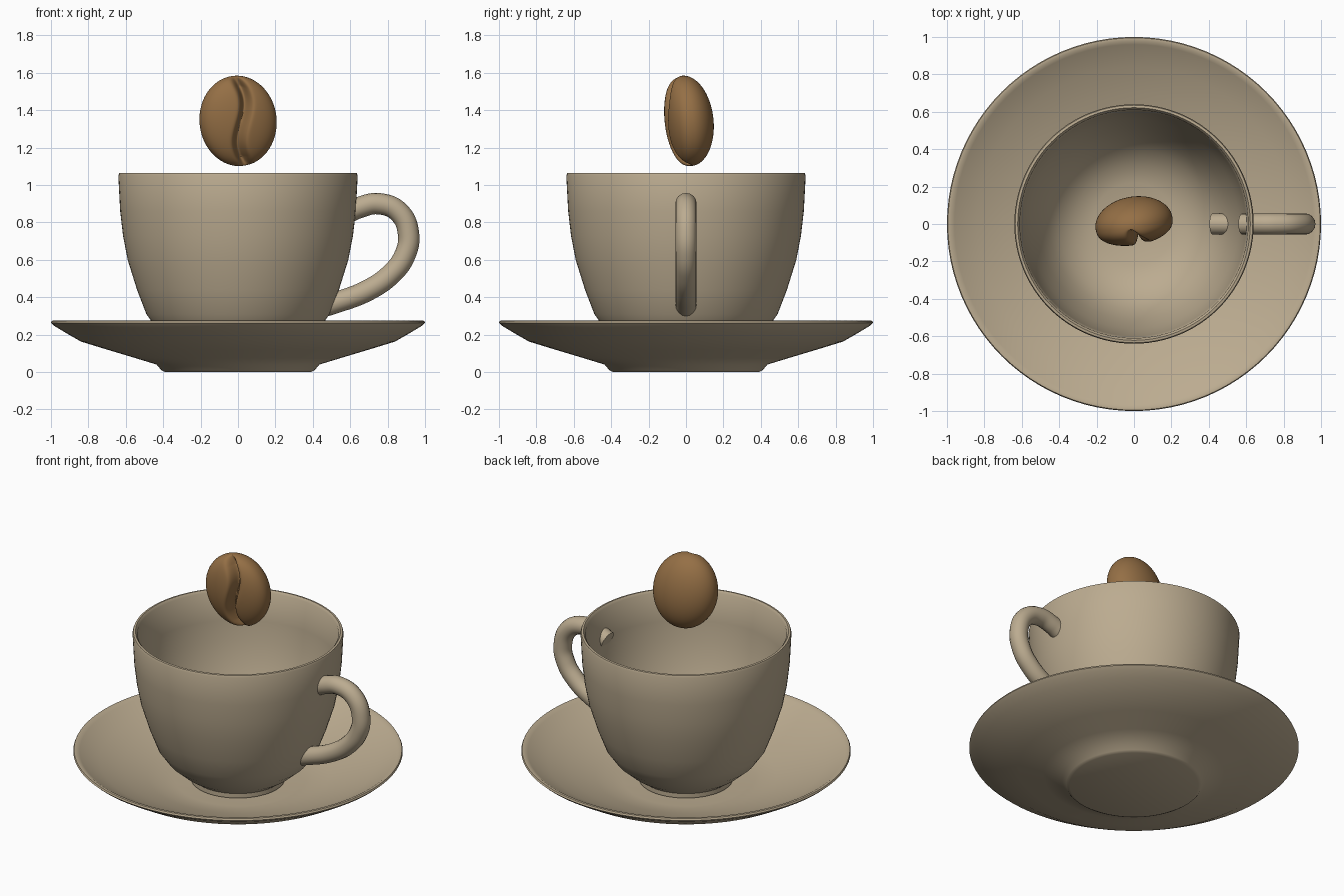
import bpy, bmesh, math
from mathutils import Euler

cube = bpy.data.objects.get("Cube")
if cube:
    bpy.data.objects.remove(cube, do_unlink=True)


def make_material(name, rgb):
    mat = bpy.data.materials.new(name)
    mat.use_nodes = True
    colour = (*rgb, 1)
    mat.diffuse_color = colour
    mat.node_tree.nodes["Principled BSDF"].inputs["Base Color"].default_value = colour
    return mat


def finish(obj, mat, angle):
    obj.data.materials.append(mat)
    bpy.ops.object.select_all(action="DESELECT")
    obj.select_set(True)
    bpy.context.view_layer.objects.active = obj
    bpy.ops.object.shade_smooth_by_angle(angle=math.radians(angle))
    return obj


def mesh_object(name, bm):
    bmesh.ops.recalc_face_normals(bm, faces=bm.faces)
    mesh = bpy.data.meshes.new(name)
    bm.to_mesh(mesh)
    bm.free()
    obj = bpy.data.objects.new(name, mesh)
    bpy.context.collection.objects.link(obj)
    return obj


def lathe(name, profile, mat, steps=96):
    """Spin a closed (radius, height) profile around the z axis."""
    bm = bmesh.new()
    verts = [bm.verts.new((r, 0, z)) for r, z in profile]
    edges = [bm.edges.new(pair) for pair in zip(verts, verts[1:])]
    bmesh.ops.spin(bm, geom=verts + edges, cent=(0, 0, 0), axis=(0, 0, 1),
                   angle=math.tau, steps=steps)
    bmesh.ops.remove_doubles(bm, verts=bm.verts, dist=0.0005)
    return finish(mesh_object(name, bm), mat, 40)


ceramic = make_material("beige ceramic", (0.50, 0.41, 0.28))
roast = make_material("roasted brown", (0.30, 0.16, 0.06))

# Saucer: flat foot, sloping underside, rolled rim, shallow well
lathe("saucer", [
    (0, 0), (.39, 0), (.41, .01), (.435, .04), (.55, .075), (.7, .12),
    (.84, .163), (.93, .215), (.98, .245), (1, .263), (.995, .274),
    (.98, .275), (.96, .262), (.84, .2), (.7, .15), (.55, .1),
    (.45, .077), (.38, .07), (0, .07)], ceramic)

# Cup: small foot ring, rounded bowl, rounded lip, hollow inside
lathe("cup", [
    (0, .085), (.25, .085), (.27, .075), (.285, .08), (.285, .11),
    (.35, .155), (.43, .225), (.49, .31), (.54, .44), (.59, .6),
    (.615, .73), (.63, .86), (.64, 1.05), (.635, 1.063), (.622, 1.065),
    (.61, 1.05), (.6, .86), (.585, .73), (.56, .6), (.51, .44),
    (.455, .32), (.4, .25), (.32, .185), (.22, .15), (0, .14)], ceramic)

# Handle: round tube along a smooth path, ends buried in the cup wall
path = [(.58, .85), (.65, .88), (.75, .9), (.86, .855), (.912, .735),
        (.89, .62), (.82, .525), (.7, .44), (.52, .37), (.42, .34)]
curve = bpy.data.curves.new("handle", "CURVE")
curve.dimensions = "3D"
curve.bevel_depth = .057
curve.bevel_resolution = 6
curve.use_fill_caps = True
spline = curve.splines.new("BEZIER")
spline.bezier_points.add(len(path) - 1)
for point, (x, z) in zip(spline.bezier_points, path):
    point.co = (x, 0, z)
    point.handle_left_type = point.handle_right_type = "AUTO"
handle = bpy.data.objects.new("handle", curve)
bpy.context.collection.objects.link(handle)
bpy.ops.object.select_all(action="DESELECT")
handle.select_set(True)
bpy.context.view_layer.objects.active = handle
bpy.ops.object.convert(target="MESH")
finish(bpy.context.object, ceramic, 40)

# Coffee bean: squashed sphere with a flatter front and an S-shaped crease
bm = bmesh.new()
bmesh.ops.create_uvsphere(bm, u_segments=128, v_segments=96, radius=1)
for v in bm.verts:
    x, y, z = v.co.x, -v.co.z, v.co.y      # poles point front and back
    if y < 0:
        depth = -.115 * (-y) ** .8
        offset = x * .205 - (.01 + .032 * math.sin(z * 3.2))
        depth += .075 * math.exp(-(offset / .024) ** 2) * min(1, -y * 1.6)
    else:
        depth = .14 * y
    v.co = (x * .207, depth, z * .243)
bean = finish(mesh_object("coffee_bean", bm), roast, 80)
bean.location = (0, .005, 1.343)
bean.rotation_euler = Euler((math.radians(6), math.radians(-8), math.radians(8)))
